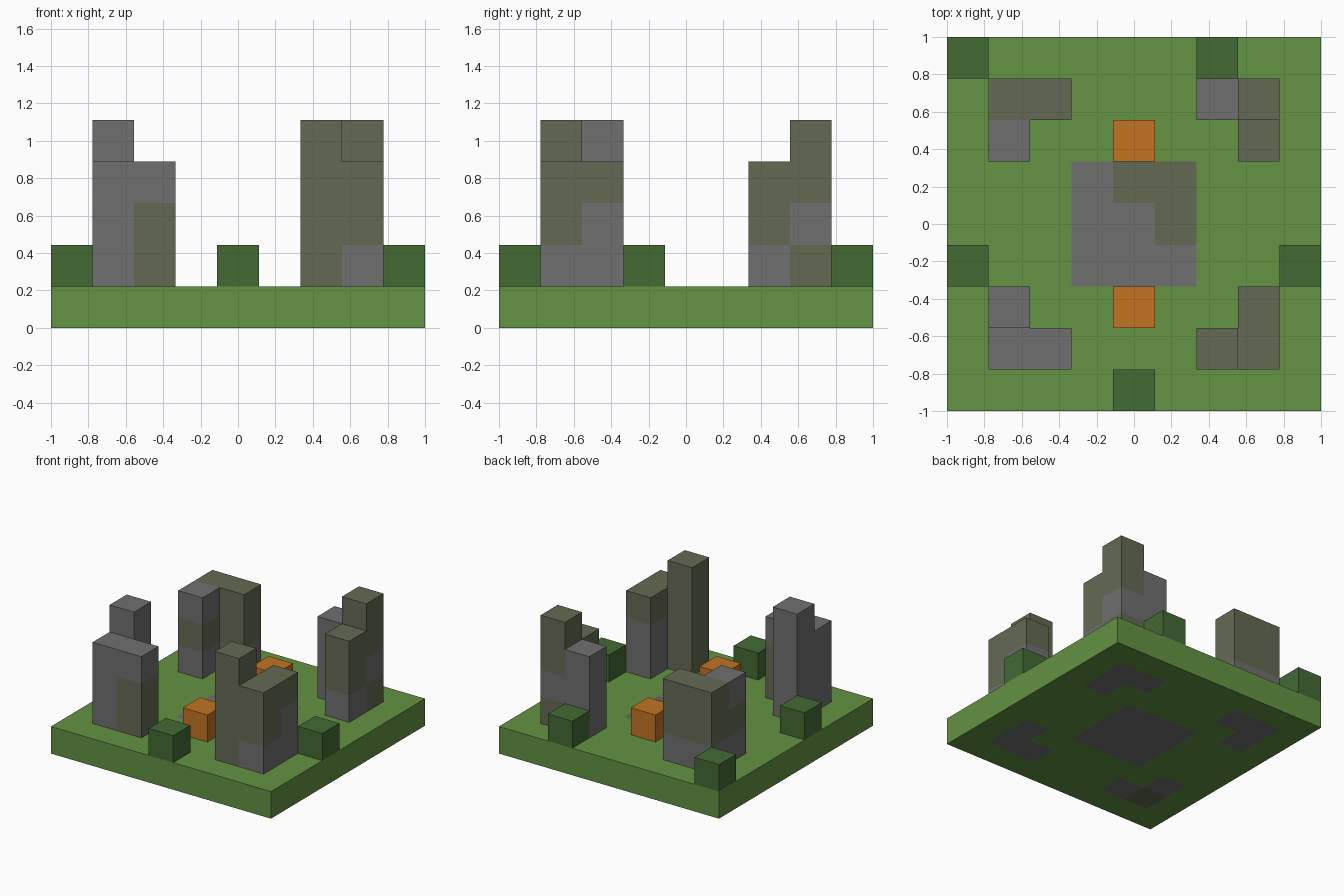
import bpy
import bmesh
from mathutils import Vector

cube = bpy.data.objects.get("Cube")
if cube:
    bpy.data.objects.remove(cube, do_unlink=True)

N = 9
CELL = 2 / N


def material(name, rgb):
    linear = [((c / 255 + 0.055) / 1.055) ** 2.4 for c in rgb]
    mat = bpy.data.materials.new(name)
    mat.use_nodes = True
    mat.diffuse_color = (*linear, 1)
    bsdf = mat.node_tree.nodes["Principled BSDF"]
    bsdf.inputs["Base Color"].default_value = (*linear, 1)
    bsdf.inputs["Roughness"].default_value = 1
    return mat


MATERIALS = {
    "G": material("grass green", (99, 147, 66)),
    "S": material("stone grey", (112, 112, 112)),
    "M": material("mossy stone", (100, 106, 83)),
    "B": material("bush green", (68, 106, 52)),
    "O": material("pumpkin orange", (196, 116, 34)),
}
KEYS = list(MATERIALS)


def stacks(columns):
    """Turn {(x, y): colours from the ground up} into blocks above the base."""
    return {(x, y, z + 1): c
            for (x, y), colours in columns.items()
            for z, c in enumerate(colours)}


# Corner ruins: three columns each, S = stone, M = moss
ruins = {
    "front_right_ruin": {(1, 1): "SSS", (2, 1): "MMS", (1, 2): "SSSS"},
    "front_left_ruin": {(6, 1): "MMMM", (7, 1): "SMM", (7, 2): "SSM"},
    "back_right_ruin": {(1, 7): "SMM", (2, 7): "SMM", (1, 6): "SMS"},
    "back_left_ruin": {(6, 7): "SSS", (7, 7): "MSMM", (7, 6): "SMM"},
}
parts = {name: stacks(columns) for name, columns in ruins.items()}

# Bushes and pumpkins: single blocks
for i, xy in enumerate([(0, 8), (6, 8), (0, 3), (8, 3), (4, 0)], 1):
    parts[f"bush_{i}"] = stacks({xy: "B"})
for name, xy in (("front_pumpkin", (4, 2)), ("back_pumpkin", (4, 6))):
    parts[name] = stacks({xy: "O"})

# Ground: grass with a paved centre and stone footings under the ruins
ground = {(x, y, 0): "G" for x in range(N) for y in range(N)}
for x in range(3, 6):
    for y in range(3, 6):
        ground[x, y, 0] = "S"
for columns in ruins.values():
    for x, y in columns:
        ground[x, y, 0] = "S"
ground[1, 1, 0] = "M"
parts["ground"] = ground
mossy_paving = {(4, 5, 0), (5, 5, 0), (5, 4, 0)}

occupied = {cell for blocks in parts.values() for cell in blocks}
DIRECTIONS = [Vector(d) * s for d in ((1, 0, 0), (0, 1, 0), (0, 0, 1))
              for s in (1, -1)]


def build(name, blocks):
    """Make one object from blocks, keeping only the exposed faces."""
    bm = bmesh.new()
    for cell, colour in blocks.items():
        centre = Vector(cell) + Vector((0.5, 0.5, 0.5))
        for d in DIRECTIONS:
            if tuple(int(v) for v in Vector(cell) + d) in occupied:
                continue
            # Two axes spanning the face, ordered so it points outward
            u = Vector((d.y, d.z, d.x))
            v = d.cross(u)
            mid = centre + d / 2
            corners = [mid + (u * a + v * b) / 2
                       for a, b in ((-1, -1), (1, -1), (1, 1), (-1, 1))]
            face = bm.faces.new([
                bm.verts.new((p - Vector((N / 2, N / 2, 0))) * CELL)
                for p in corners])
            moss_top = cell in mossy_paving and d.z > 0
            face.material_index = KEYS.index("M" if moss_top else colour)
    bmesh.ops.remove_doubles(bm, verts=bm.verts, dist=CELL / 100)
    mesh = bpy.data.meshes.new(name)
    bm.to_mesh(mesh)
    bm.free()
    for mat in MATERIALS.values():
        mesh.materials.append(mat)
    obj = bpy.data.objects.new(name, mesh)
    bpy.context.collection.objects.link(obj)


for part_name, part_blocks in parts.items():
    build(part_name, part_blocks)
